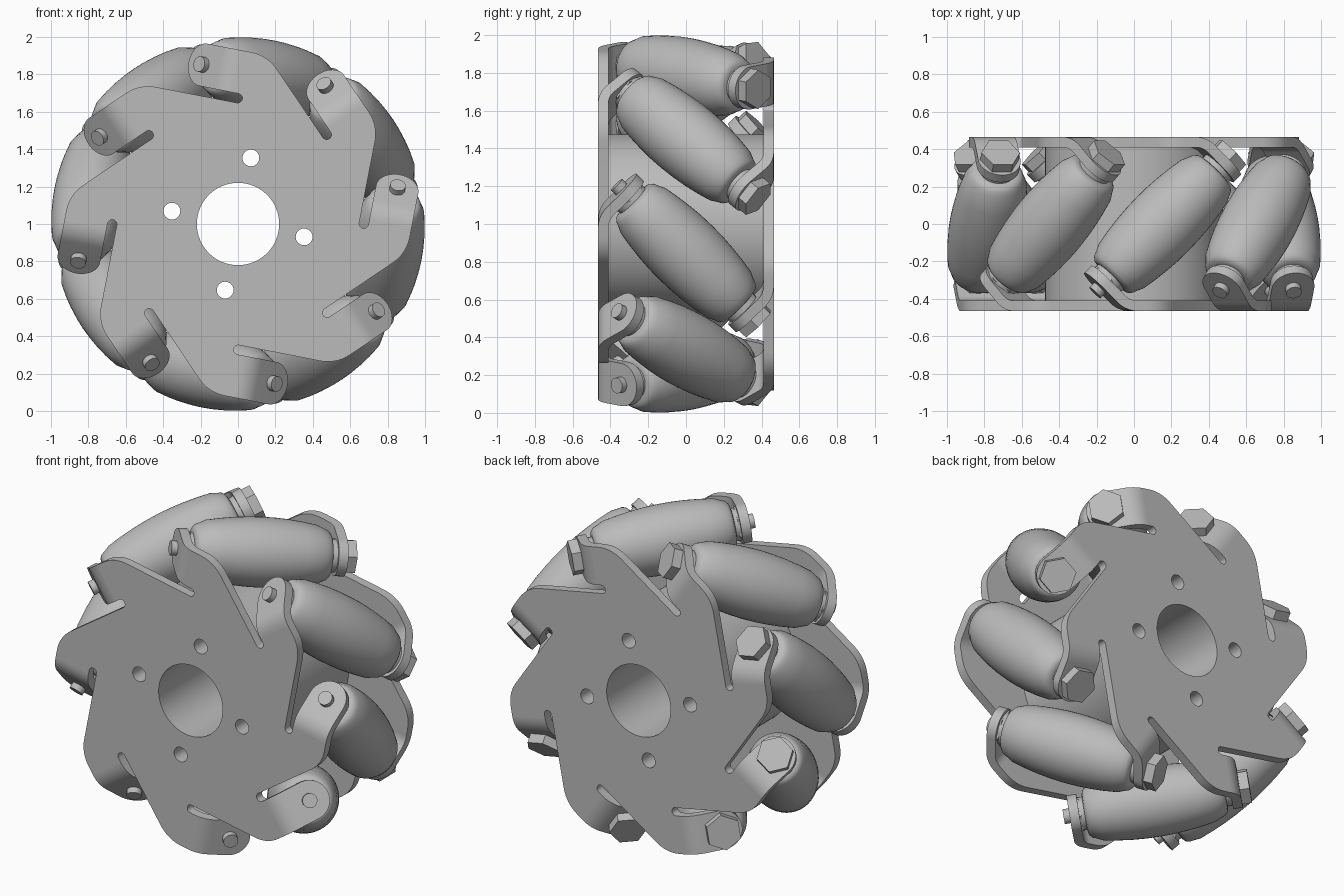
import bpy, bmesh
from math import sin, cos, pi, radians, sqrt
from mathutils import Matrix, Vector

cube = bpy.data.objects.get("Cube")
if cube:
    bpy.data.objects.remove(cube, do_unlink=True)

grey = bpy.data.materials.new("plain grey metal")
grey.use_nodes = True
colour = (0.5, 0.5, 0.5, 1)
grey.diffuse_color = colour
grey.node_tree.nodes["Principled BSDF"].inputs["Base Color"].default_value = colour

COUNT = 8
STEP = 2 * pi / COUNT
FRONT, THICK = -0.465, 0.055      # plate face and thickness
AXIS_R = 0.80                     # roller axis distance from the wheel axis
TAB_HALF = 0.115
TAB_LOW, TAB_TOP = AXIS_R - TAB_HALF, AXIS_R + TAB_HALF
SLOT_LOW = 0.635
TAB_S = 0.485                     # outer tab face, measured along the roller axis
BEND_R = 0.15
BEND_X = FRONT + TAB_S * sqrt(2)  # sharp bend position, as distance from centre
BEND_X = TAB_S * sqrt(2) + FRONT
START_X = -(BEND_X - BEND_R * (sqrt(2) - 1))

# Whole wheel is centred at height 1 and turned slightly about its axle
wheel = Matrix.Translation((0, 0, 1)) @ Matrix.Rotation(radians(11), 4, 'Y')


def finish(bm, name, angle=35):
    bmesh.ops.recalc_face_normals(bm, faces=bm.faces)
    mesh = bpy.data.meshes.new(name)
    bm.to_mesh(mesh)
    bm.free()
    mesh.materials.append(grey)
    mesh.shade_smooth()
    mesh.set_sharp_from_angle(angle=radians(angle))
    return mesh


def place(name, mesh, matrix):
    ob = bpy.data.objects.new(name, mesh)
    ob.matrix_world = matrix
    bpy.context.collection.objects.link(ob)
    return ob


def circle(r, n, cx=0, cz=0):
    return [(cx + r * cos(2 * pi * i / n), cz + r * sin(2 * pi * i / n)) for i in range(n)]


def turn(p, a):
    """Turn an (x, z) point clockwise as seen from the front."""
    return (p[0] * cos(a) + p[1] * sin(a), -p[0] * sin(a) + p[1] * cos(a))


def slab(bm, loops, y0, depth):
    """Fill an outline with holes and give it depth along y."""
    edges = []
    for loop in loops:
        vs = [bm.verts.new((x, y0, z)) for x, z in loop]
        edges += [bm.edges.new((vs[i - 1], vs[i])) for i in range(len(vs))]
    fill = bmesh.ops.triangle_fill(bm, edges=edges, use_beauty=True, use_dissolve=False)
    faces = [g for g in fill["geom"] if isinstance(g, bmesh.types.BMFace)]
    ext = bmesh.ops.extrude_face_region(bm, geom=faces, use_keep_orig=True)
    moved = [g for g in ext["geom"] if isinstance(g, bmesh.types.BMVert)]
    bmesh.ops.translate(bm, vec=(0, depth, 0), verts=moved)


def holes():
    result = [circle(0.22, 64)]
    for i in range(4):
        x, z = turn((0, 0.36), i * pi / 2)
        result.append(circle(0.045, 24, x, z))
    return result


def sector():
    """Plate edge for one tab: slot end, tab root and rounded shoulder."""
    r = (TAB_LOW - SLOT_LOW) / 2
    pts = []
    for i in range(9):
        a = -pi / 2 + pi * i / 8
        pts.append((-0.13 + r * cos(a), SLOT_LOW + r + r * sin(a)))
    pts += [(START_X, TAB_LOW), (START_X, TAB_TOP)]
    corner = Vector((SLOT_LOW * sqrt(2) - TAB_TOP, TAB_TOP))
    a = corner + Vector((-0.09, 0))
    b = corner + Vector((1, -1)).normalized() * 0.09
    for i in range(9):
        t = i / 8
        pts.append(tuple(a * (1 - t) ** 2 + corner * 2 * t * (1 - t) + b * t * t))
    return pts


def add_tab(bm, spin):
    """Tongue that bends back to lie square to the roller axis, with a round tip."""
    cols = []
    centre = Vector((START_X, FRONT + BEND_R))
    for i in range(9):
        a = pi / 4 * i / 8
        n = Vector((-sin(a), -cos(a)))
        cols.append((centre + n * BEND_R, n, TAB_HALF))
    bolt = Vector((-1, -1)) * TAB_S / sqrt(2)
    n = Vector((-1, -1)).normalized()
    along = Vector((-1, 1)).normalized()
    for i in range(13):
        a = pi / 2 * i / 12
        cols.append((bolt + along * TAB_HALF * sin(a), n, max(TAB_HALF * cos(a), 0.002)))
    rings = []
    for p, n, w in cols:
        q = p - n * THICK
        rings.append([bm.verts.new(spin @ Vector((v.x, v.y, AXIS_R + s * w)))
                      for v, s in ((p, -1), (p, 1), (q, 1), (q, -1))])
    for a, b in zip(rings, rings[1:]):
        for i in range(4):
            j = (i + 1) % 4
            bm.faces.new((a[i], a[j], b[j], b[i]))
    bm.faces.new(rings[-1])


# Side plates: one slotted plate with bent tabs, used front and back
bm = bmesh.new()
outline = [turn(p, k * STEP) for k in range(COUNT) for p in sector()]
slab(bm, [outline] + holes(), FRONT, THICK)
for k in range(COUNT):
    add_tab(bm, Matrix.Rotation(k * STEP, 3, 'Y'))
plate = finish(bm, "side_plate", 30)
place("front_plate", plate, wheel)
place("back_plate", plate, wheel @ Matrix.Rotation(pi, 4, 'Z'))

# Hub between the plates
bm = bmesh.new()
inner = FRONT + THICK
slab(bm, [circle(0.475, 96)] + holes(), inner, -2 * inner)
place("hub", finish(bm, "hub"), wheel)


def lathe(name, profile, sides, angle=35):
    """Spin (radius, height) points about z; zero radius closes an end."""
    bm = bmesh.new()
    vs = [bm.verts.new((r, 0, h)) for r, h in profile]
    es = [bm.edges.new(e) for e in zip(vs, vs[1:])]
    bmesh.ops.spin(bm, geom=vs + es, cent=(0, 0, 0), axis=(0, 0, 1),
                   angle=2 * pi, steps=sides, use_merge=True)
    bmesh.ops.remove_doubles(bm, verts=bm.verts, dist=0.0005)
    return finish(bm, name, angle)


# Barrel roller whose belly follows the wheel's rolling circle
half = [(0, 0.40), (0.105, 0.40), (0.125, 0.395), (0.142, 0.38), (0.152, 0.355)]
half += [(1 - sqrt(AXIS_R ** 2 + s * s / 2), s) for s in (0.32, 0.24, 0.16, 0.08)]
profile = half + [(1 - AXIS_R, 0)] + [(r, -s) for r, s in reversed(half)]
roller = lathe("roller", profile, 48, 50)

# Axle pin with a wider collar at each end of the roller
pin = lathe("axle_pin", [(0, 0.52), (0.042, 0.52), (0.042, 0.45), (0.095, 0.45),
                         (0.095, -0.45), (0, -0.45)], 32)

# Hex nut with an open centre, and plain hex bolt head
nut = lathe("hex_nut", [(0.042, 0.48), (0.105, 0.48), (0.105, 0.54), (0.042, 0.54),
                        (0.042, 0.48)], 6, 20)
bpy.data.meshes.remove(nut)
bm = bmesh.new()
slab(bm, [circle(0.105, 6), circle(0.042, 24)], 0, 0.06)
bm.transform(Matrix.Translation((0, 0, 0.48)) @ Matrix.Rotation(pi / 2, 4, 'X')
             @ Matrix.Translation((0, -0.06, 0)))
nut = finish(bm, "hex_nut", 30)
head = lathe("bolt_head", [(0, -0.48), (0.105, -0.48), (0.105, -0.54), (0, -0.54)], 6, 20)

# Slanted axis frame: local z points out of the front, local x points outward
axis = Matrix(((0, -1 / sqrt(2), -1 / sqrt(2), 0),
               (0, 1 / sqrt(2), -1 / sqrt(2), 0),
               (1, 0, 0, AXIS_R),
               (0, 0, 0, 1)))
for k in range(COUNT):
    m = wheel @ Matrix.Rotation(k * STEP, 4, 'Y') @ axis
    for mesh in (roller, pin, nut, head):
        place(f"{mesh.name}_{k + 1}", mesh, m)
